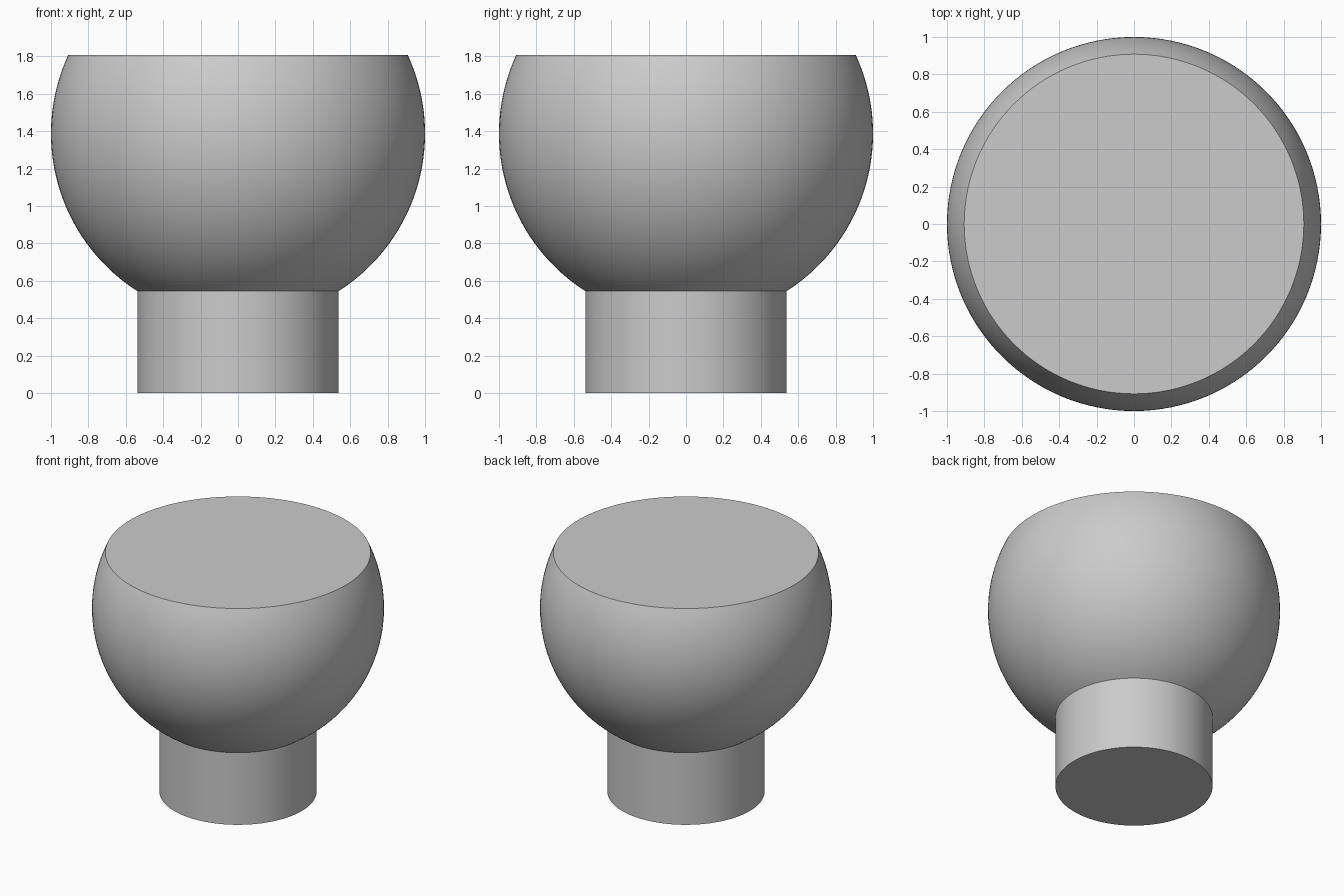
import bpy
import bmesh
import math

cube = bpy.data.objects.get("Cube")
if cube:
    bpy.data.objects.remove(cube, do_unlink=True)

SEGMENTS = 128
RINGS = 48
BALL_Z = 1.388      # centre height of the unit ball
TOP_Z = 1.807       # flat cut across the ball
NECK_Z = 0.545      # where the stem meets the ball

grey = bpy.data.materials.new("plain grey")
grey.use_nodes = True
colour = (0.6, 0.6, 0.6, 1)
grey.diffuse_color = colour
grey.node_tree.nodes["Principled BSDF"].inputs["Base Color"].default_value = colour

# Profile: stem base, stem wall, then the arc of the truncated ball
low = math.asin(NECK_Z - BALL_Z)
high = math.asin(TOP_Z - BALL_Z)
angles = [low + (high - low) * i / RINGS for i in range(RINGS + 1)]
arc = [(math.cos(a), BALL_Z + math.sin(a)) for a in angles]
profile = [(arc[0][0], 0)] + arc

# Revolve the profile and close both ends with flat caps
bm = bmesh.new()
rings = []
for radius, z in profile:
    turns = [math.tau * i / SEGMENTS for i in range(SEGMENTS)]
    rings.append([bm.verts.new((radius * math.cos(t), radius * math.sin(t), z)) for t in turns])
for lower, upper in zip(rings, rings[1:]):
    for i in range(SEGMENTS):
        j = (i + 1) % SEGMENTS
        bm.faces.new((lower[i], lower[j], upper[j], upper[i]))
bm.faces.new(rings[0][::-1])
bm.faces.new(rings[-1])

mesh = bpy.data.meshes.new("knob")
bm.to_mesh(mesh)
bm.free()
mesh.materials.append(grey)
knob = bpy.data.objects.new("knob", mesh)
bpy.context.collection.objects.link(knob)

# Smooth curves with crisp edges at the caps and neck
bpy.ops.object.select_all(action="DESELECT")
knob.select_set(True)
bpy.context.view_layer.objects.active = knob
bpy.ops.object.shade_smooth_by_angle(angle=math.radians(30))
